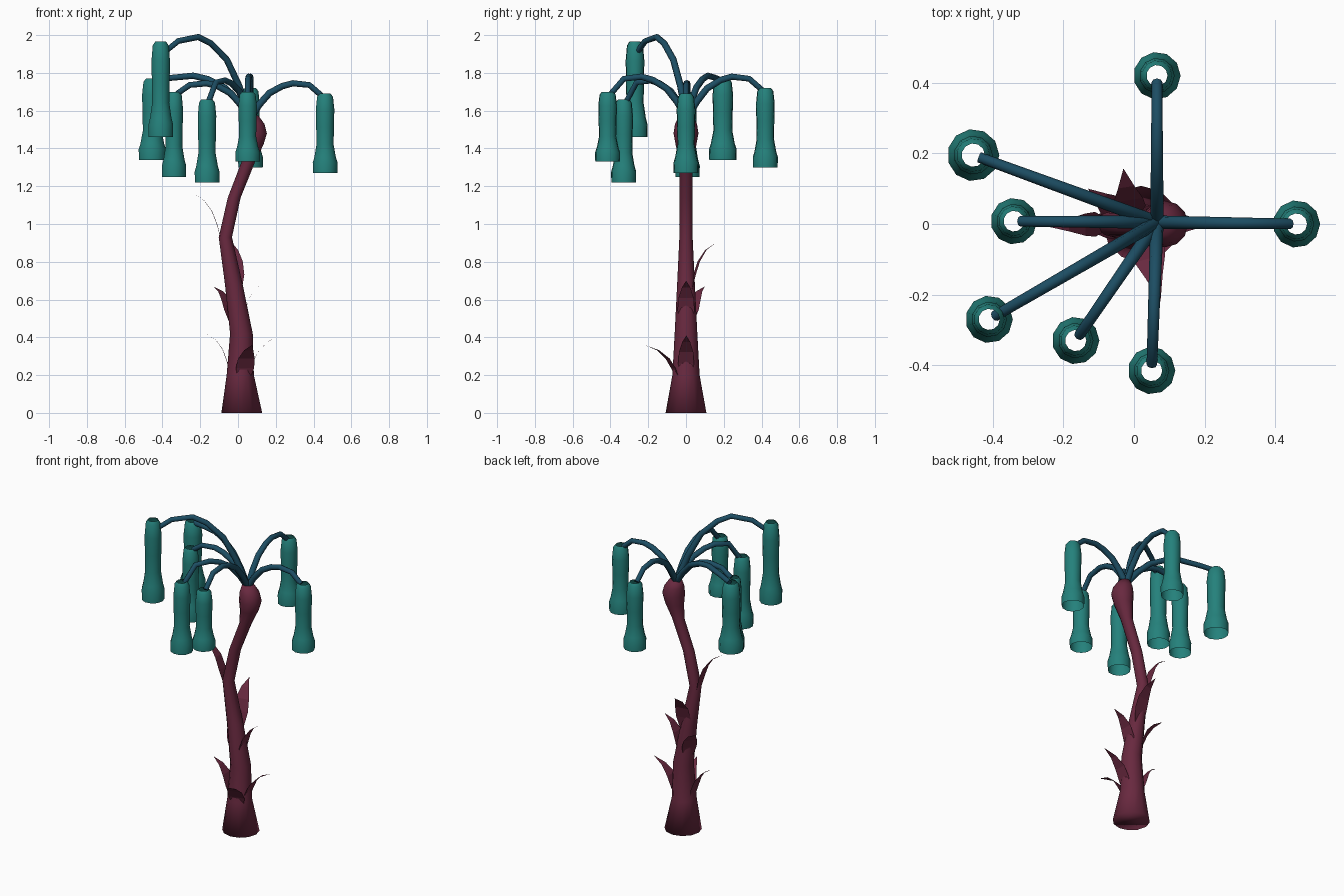
import bpy, bmesh
from math import cos, sin, pi
from mathutils import Vector

if "Cube" in bpy.data.objects:
    bpy.data.objects.remove(bpy.data.objects["Cube"])


def material(name, rgb):
    m = bpy.data.materials.new(name)
    m.diffuse_color = (*rgb, 1)
    m.use_nodes = True
    m.node_tree.nodes["Principled BSDF"].inputs["Base Color"].default_value = m.diffuse_color
    return m


RED = material("stalk_red", (0.14, 0.022, 0.05))
TEAL = material("pod_teal", (0.018, 0.22, 0.2))
BLUE = material("stem_blue", (0.012, 0.075, 0.125))


def finish(bm, name, mat, smooth=True):
    me = bpy.data.meshes.new(name)
    bm.to_mesh(me)
    bm.free()
    me.materials.append(mat)
    for p in me.polygons:
        p.use_smooth = smooth
    ob = bpy.data.objects.new(name, me)
    bpy.context.collection.objects.link(ob)
    return ob


def stacked_rings(name, rings, sides, mat, caps):
    """Skin horizontal rings given as (x, y, z, radius)."""
    bm = bmesh.new()
    loops = [[bm.verts.new((x + r * cos(2 * pi * i / sides),
                            y + r * sin(2 * pi * i / sides), z))
              for i in range(sides)] for x, y, z, r in rings]
    for a, b in zip(loops, loops[1:]):
        for i in range(sides):
            j = (i + 1) % sides
            bm.faces.new((a[i], a[j], b[j], b[i]))
    if caps:
        bm.faces.new(loops[0][::-1])
        bm.faces.new(loops[-1])
    bmesh.ops.recalc_face_normals(bm, faces=bm.faces)
    return finish(bm, name, mat)


def hanging_stem(name, root, end, apex):
    """Arching tapered tube from the crown out to a pod."""
    cu = bpy.data.curves.new(name, 'CURVE')
    cu.dimensions = '3D'
    cu.bevel_depth = 1.0
    cu.bevel_resolution = 2
    cu.use_fill_caps = True
    ts = (0, .13, .27, .45, .6, .83, 1)
    hs = (0, .4, .72, .92, 1, .95)
    sp = cu.splines.new('POLY')
    sp.points.add(len(ts) - 1)
    for i, t in enumerate(ts):
        p = root.lerp(end, t)
        if i < len(hs):
            p.z = root.z + (apex - root.z) * hs[i]
        sp.points[i].co = (*p, 1)
        sp.points[i].radius = 0.019 - 0.004 * t
    cu.materials.append(BLUE)
    ob = bpy.data.objects.new(name, cu)
    bpy.context.collection.objects.link(ob)


def leaf(name, base, tip, half):
    """Pointed blade that rises steeply and then leans outwards."""
    base, tip = Vector(base), Vector(tip)
    out = Vector((tip.x - base.x, tip.y - base.y, 0))
    side = Vector((-out.y, out.x, 0)).normalized()
    bm = bmesh.new()
    rows = []
    for f, u, w in ((0, 0, .6), (.15, .35, 1), (.32, .62, .9), (.6, .85, .5)):
        c = base + out * f + Vector((0, 0, (tip.z - base.z) * u))
        rows.append([bm.verts.new(c + side * half * w * s) for s in (-1, 1)])
    for a, b in zip(rows, rows[1:]):
        bm.faces.new((a[0], a[1], b[1], b[0]))
    bm.faces.new((rows[-1][0], rows[-1][1], bm.verts.new(tip)))
    finish(bm, name, RED, False)


# Trunk with swollen crown
trunk = stacked_rings("trunk", [
    (.02, 0, 0, .108), (.012, 0, .2, .072), (.018, 0, .42, .06),
    (-.022, 0, .68, .047), (-.067, 0, .93, .035), (-.02, 0, 1.14, .034),
    (.055, 0, 1.33, .036), (.08, 0, 1.42, .055), (.087, 0, 1.48, .066),
    (.082, 0, 1.53, .058), (.072, 0, 1.575, .035)], 12, RED, True)

# Leaves up the trunk: base, tip, half width
leaves = [
    ((.03, -.04, .17), (.075, -.22, .36), .05),
    ((.05, 0, .18), (.225, .002, .41), .042),
    ((-.04, 0, .2), (-.17, -.004, .42), .042),
    ((.02, 0, .46), (.15, .001, .70), .045),
    ((-.03, .02, .48), (-.13, .1, .67), .045),
    ((-.01, .025, .64), (-.03, .157, .90), .047),
    ((-.085, 0, .9), (-.25, -.006, 1.17), .035),
]
for i, (b, t, h) in enumerate(leaves):
    leaf(f"leaf_{i + 1}", b, t, h)

# Hanging pods: x, y, top z, bottom z, stem apex z, width factor
pods = [
    (.065, .42, 1.72, 1.30, 1.78, 1),
    (-.455, .195, 1.77, 1.34, 1.785, 1.1),
    (-.34, .008, 1.70, 1.25, 1.745, .98),
    (-.41, -.27, 1.965, 1.46, 1.99, 1),
    (-.165, -.33, 1.66, 1.22, 1.76, 1),
    (.05, -.415, 1.70, 1.33, 1.78, 1),
    (.46, 0, 1.69, 1.27, 1.745, 1),
]
profile = ((0, .03), (.04, .043), (.2, .05), (.42, .048), (.64, .046),
           (.8, .058), (.87, .067), (1, .066))
root = Vector((.065, .005, 1.56))
for i, (x, y, top, bot, apex, k) in enumerate(pods):
    stacked_rings(f"pod_{i + 1}", [(x, y, top + (bot - top) * t, r * k)
                                   for t, r in profile], 11, TEAL, False)
    # stem meets the near rim of the pod
    d = (Vector((root.x - x, root.y - y, 0))).normalized() * .018
    dz = .06 if apex > 1.9 else .01
    hanging_stem(f"stem_{i + 1}", root, Vector((x, y, top - dz)) + d, apex)
